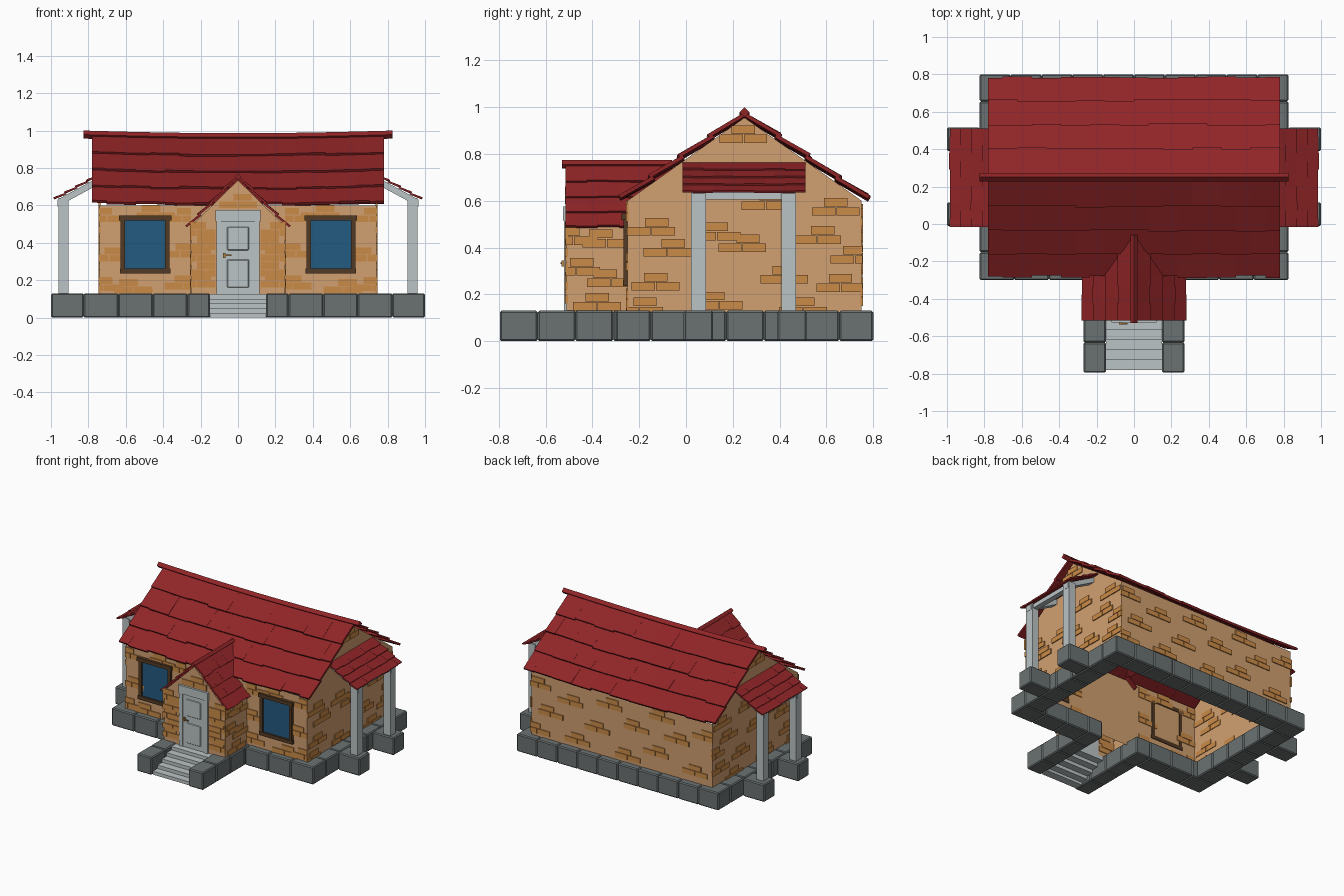
import bpy, bmesh, random
from mathutils import Vector as V

if "Cube" in bpy.data.objects:
    bpy.data.objects.remove(bpy.data.objects["Cube"])
random.seed(4)

def mat(name, r, g, b):
    m = bpy.data.materials.new(name)
    m.diffuse_color = (r, g, b, 1)
    m.use_nodes = True
    m.node_tree.nodes["Principled BSDF"].inputs["Base Color"].default_value = m.diffuse_color
    return m
TAN = mat("tan plaster", .64, .35, .165)
BRICK = mat("orange brick", .60, .26, .065)
RED = mat("red tile", .28, .018, .020)
STONE = mat("grey stone", .145, .165, .165)
PALE = mat("pale grey", .50, .55, .56)
BLUE = mat("blue glass", .017, .105, .22)
BROWN = mat("brown wood", .085, .042, .018)
BRASS = mat("brass", .45, .22, .05)

def slab(bm, o, a, b, c):
    """Parallelepiped from a corner and three edge vectors."""
    o, a, b, c = V(o), V(a), V(b), V(c)
    v = [bm.verts.new(o + a * i + b * j + c * k) for k in (0, 1) for j in (0, 1) for i in (0, 1)]
    for f in ((0, 1, 3, 2), (4, 5, 7, 6), (0, 1, 5, 4), (2, 3, 7, 6), (0, 2, 6, 4), (1, 3, 7, 5)):
        bm.faces.new([v[i] for i in f])

def finish(name, bm, m, mirror=False, bevel=0):
    bmesh.ops.recalc_face_normals(bm, faces=bm.faces)
    me = bpy.data.meshes.new(name)
    bm.to_mesh(me)
    bm.free()
    me.materials.append(m)
    ob = bpy.data.objects.new(name, me)
    bpy.context.collection.objects.link(ob)
    if bevel:
        b = ob.modifiers.new("bevel", 'BEVEL')
        b.width, b.segments = bevel, 1
    if mirror:
        ob.modifiers.new("mirror", 'MIRROR').use_mirror_merge = False
    return ob

def boxes(name, m, specs, mirror=False, bevel=0):
    bm = bmesh.new()
    for x0, x1, y0, y1, z0, z1 in specs:
        slab(bm, (x0, y0, z0), (x1 - x0, 0, 0), (0, y1 - y0, 0), (0, 0, z1 - z0))
    return finish(name, bm, m, mirror, bevel)

# stone foundation ring, half built and mirrored
def run(a, b, n):
    return [(a + (b - a) * i / n, a + (b - a) * (i + 1) / n) for i in range(n)]
H = .13
st = [(x0, x1, -.30, -.15, 0, H) for x0, x1 in run(.27, .825, 3)]
st += [(x0, x1, .655, .80, 0, H) for x0, x1 in run(0, .825, 5)]
st += [(.675, .825, y0, y1, 0, H) for y0, y1 in run(-.15, .655, 5)]
st += [(.15, .27, y0, y1, 0, H) for y0, y1 in run(-.795, -.15, 4)]
st += [(.825, 1, -.01, .115, 0, H), (.825, 1, .39, .515, 0, H)]
boxes("foundation_stones", STONE, st, True, .007)

# front steps
boxes("front_steps", PALE, [(-.15, .15, -.78 + i * .054, -.72 + i * .054, max(0, i * .025 - .005), .025 + i * .025)
                            for i in range(5)])

# wall shells, open below
def shell(name, half_w, pts, along_x):
    bm = bmesh.new()
    rings = []
    for a in half_w:
        rings.append([bm.verts.new((a, u, z) if along_x else (u, a, z)) for u, z in pts])
    n = len(pts)
    bm.faces.new(rings[0])
    if along_x:
        bm.faces.new(rings[1])
    for i in (1, n - 1):          # the two vertical sides
        j = (i + 1) % n
        bm.faces.new((rings[0][i], rings[0][j], rings[1][j], rings[1][i]))
    finish(name, bm, TAN)
shell("main_walls", (-.74, .74), [(-.25, .1), (.75, .1), (.75, .60), (.25, .955), (-.25, .60)], True)
shell("porch_walls", (-.51, -.25), [(-.25, .1), (.25, .1), (.25, .49), (0, .735), (-.25, .49)], False)

# tiled roofs
def sagged(bm, sag):
    for v in bm.verts:
        v.co.z -= sag * max(0, 1 - (v.co.x / .8) ** 2)

def tiles(bm, p0, along, down, rows, cols, th, ends=None):
    p0, along, down = V(p0), V(along), V(down)
    n = along.cross(down).normalized()
    n = n if n.z > 0 else -n
    for r in range(rows):
        end = ends[r] if ends else 1
        cuts = sorted({0, end, *[c for c in ((i + .5 * (r % 2)) / cols for i in range(cols + 1)) if .01 < c < end - .02]})
        for a, b in zip(cuts, cuts[1:]):
            k = 1.02 if r == rows - 1 else 1.08
            k += random.uniform(-.04, .05)
            slab(bm, p0 + along * a + down * (r / rows), along * (b - a),
                 down * (k / rows) + n * th * random.uniform(.7, 1.0), n * th)

def ridge(bm, p0, along, s, n):
    for i in range(n):
        p, d = V(p0) + V(along) * (i / n), V(along) / n
        side = V((0, 1, 0)) if abs(d.x) > abs(d.y) else V((1, 0, 0))
        up = V((0, 0, 1))
        slab(bm, p, d, (side + up) * s, (up - side) * s)

bm = bmesh.new()
for s in (-1, 1):
    tiles(bm, (-.78, .25, .960), (1.56, 0, 0), (0, .512 * s, -.355), 4, 10, .016)
sagged(bm, .014)
finish("main_roof_tiles", bm, RED)
bm = bmesh.new()
ridge(bm, (-.825, .25, .957), (1.65, 0, 0), .0215, 8)
sagged(bm, .014)
finish("main_ridge", bm, RED)

bm = bmesh.new()
tiles(bm, (0, -.515, .742), (0, .46, 0), (.262, 0, -.262), 4, 5, .012, (1, .82, .65, .575))
finish("porch_roof_tiles", bm, RED, True)
bm = bmesh.new()
ridge(bm, (0, -.53, .737), (0, .47, 0), .018, 1)
finish("porch_ridge", bm, RED)

bm = bmesh.new()
tiles(bm, (.74, -.015, .755), (0, .525, 0), (.235, 0, -.128), 4, 6, .010)
finish("side_roof_tiles", bm, RED, True)

# side canopy posts, rafters and beam
bm = bmesh.new()
for y in (.022, .407):
    slab(bm, (.905, y, .12), (.056, 0, 0), (0, .063, 0), (0, 0, .52))
    slab(bm, (.74, y + .006, .715), (.225, 0, -.122), (0, .05, 0), (0, 0, .038))
slab(bm, (.912, .03, .605), (.04, 0, 0), (0, .43, 0), (0, 0, .032))
finish("side_posts", bm, PALE, True)

# windows
boxes("window_frames", BROWN, [(.36, .632, -.27, -.245, .235, .262), (.355, .637, -.275, -.245, .518, .545),
                               (.365, .389, -.268, -.245, .25, .53), (.603, .627, -.268, -.245, .25, .53)], True)
boxes("window_glass", BLUE, [(.38, .61, -.257, -.25, .25, .53)], True)

# door
boxes("door_frame", PALE, [(-.115, -.09, -.522, -.505, .125, .52), (.09, .115, -.522, -.505, .125, .52),
                           (-.12, .12, -.526, -.505, .515, .575)])
boxes("door_leaf", PALE, [(-.09, .09, -.515, -.505, .125, .515)])
boxes("door_panels", PALE, [(-.058, .058, -.521, -.514, .36, .485), (-.058, .058, -.521, -.514, .16, .31)], bevel=.006)
boxes("door_handle", BRASS, [(-.08, -.068, -.532, -.514, .32, .345), (-.08, -.035, -.537, -.529, .329, .337)])

# brick patches: one brick above two, clipped to the wall
BL, BH, T = .10, .036, .007
def patch(u, v, lo, hi, single=False):
    k = random.choice((-.25, 0, .25))
    rows = [(k, 1)] if single else [(k, 1), (-.52, 0), (.52, 0)]
    for du, dv in rows:
        a, b = max(lo, u + (du - .5) * BL), min(hi, u + (du + .5) * BL)
        if b - a > .02:
            yield a, b, v + (dv - 1) * (BH + .003), v + (dv - 1) * (BH + .003) + BH

right = [(.245, .885), (-.15, .49), (-.13, .255), (-.2, .15), (.13, .47), (.24, .42), (.56, .455), (.66, .25),
         (.42, .285), (.14, .175), (.64, .575), (-.08, .40), (.72, .37), (.34, .60), (.5, .15)]
boxes("gable_bricks", BRICK, [(.735, .74 + T, *q) for u, v in right for q in patch(u, v, -.255, .755)], True)

back = [(-.68, .50), (-.60, .22), (-.45, .42), (-.33, .55), (-.28, .28), (-.12, .42), (-.05, .19), (.10, .53),
        (.2, .33), (.36, .2), (.42, .47), (.58, .34), (.68, .53), (.69, .19)]
boxes("back_bricks", BRICK, [(a, b, .745, .75 + T, c, d) for u, v in back for a, b, c, d in patch(u, v, -.745, .745)])

front = [(.70, .55), (.30, .55), (.69, .34), (.72, .18), (.56, .17), (.31, .36), (.29, .19), (.44, .565)]
boxes("front_bricks", BRICK, [(a, b, -.25 - T, -.245, c, d) for u, v in front for a, b, c, d in patch(u, v, .25, .745)], True)

porch = [(.22, .475), (.17, .40), (.22, .34), (.17, .26), (.22, .20)]
boxes("porch_front_bricks", BRICK, [(a, b, -.51 - T, -.505, c, d) for u, v in porch
                                    for a, b, c, d in patch(u, v, .12, .255)], True)
boxes("porch_gable_bricks", BRICK, [(a, b, -.51 - T, -.505, c, d) for u, v in ((0, .625),)
                                    for a, b, c, d in patch(u, v, -.2, .2)])
side = [(-.34, .44), (-.47, .32), (-.32, .27), (-.38, .17), (-.48, .45)]
boxes("porch_side_bricks", BRICK, [(.245, .25 + T, *q) for u, v in side for q in patch(u, v, -.515, -.25)], True)
